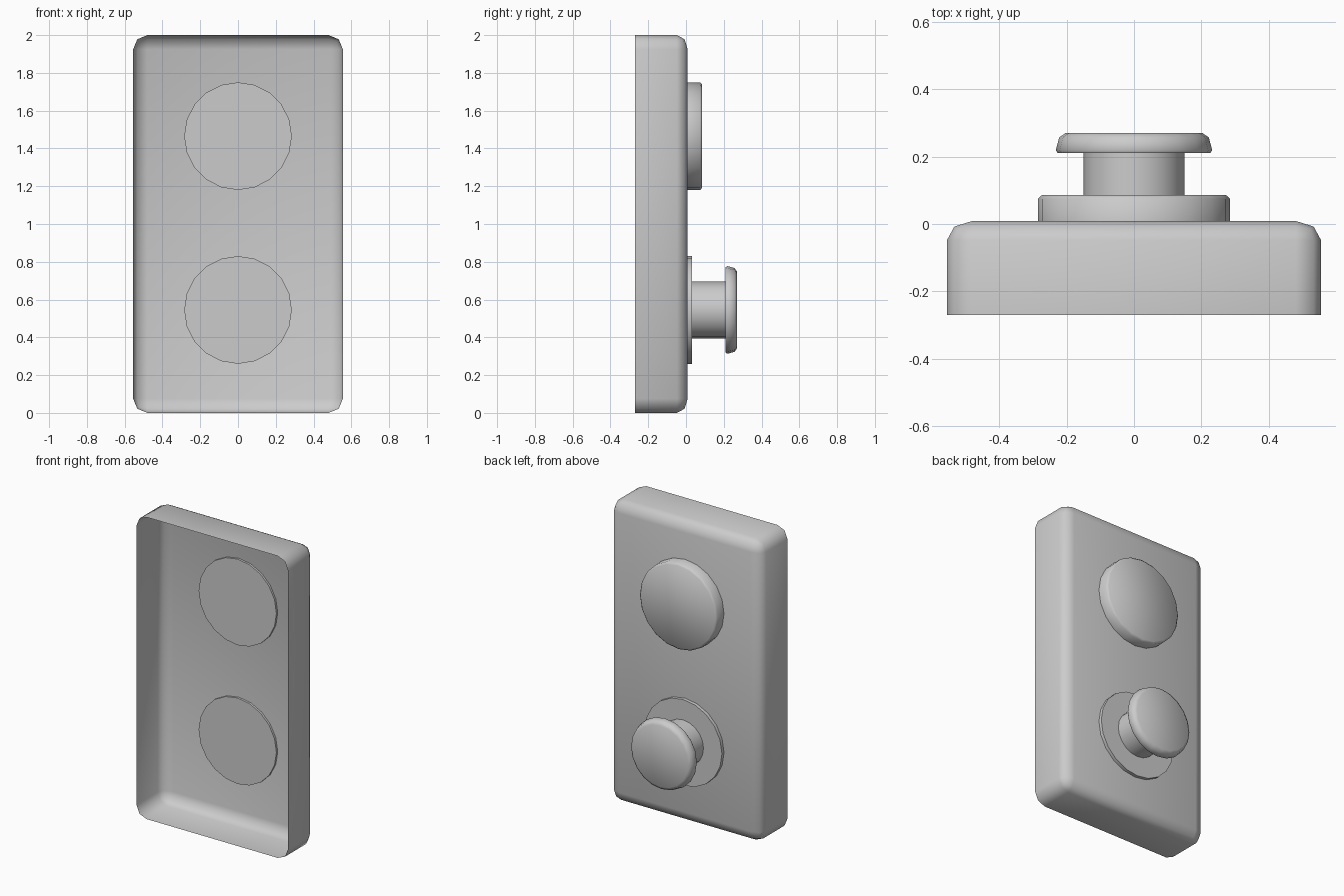
import bpy, bmesh
from math import cos, sin, pi, radians

if "Cube" in bpy.data.objects:
    bpy.data.objects.remove(bpy.data.objects["Cube"])

SIDES = 20


def finish(bm, name):
    bmesh.ops.recalc_face_normals(bm, faces=bm.faces)
    mesh = bpy.data.meshes.new(name)
    bm.to_mesh(mesh)
    bm.free()
    ob = bpy.data.objects.new(name, mesh)
    bpy.context.collection.objects.link(ob)
    bpy.ops.object.select_all(action='DESELECT')
    ob.select_set(True)
    bpy.context.view_layer.objects.active = ob
    bpy.ops.object.shade_smooth_by_angle(angle=radians(50))
    return ob


def lathe(name, z, profile):
    """Capped solid turned about the y axis; profile is (radius, y)."""
    bm = bmesh.new()
    rings = [[bm.verts.new((r * cos(2 * pi * i / SIDES), y, z + r * sin(2 * pi * i / SIDES)))
              for i in range(SIDES)] for r, y in profile]
    for a, b in zip(rings, rings[1:]):
        for i in range(SIDES):
            j = (i + 1) % SIDES
            bm.faces.new((a[i], a[j], b[j], b[i]))
    bm.faces.new(rings[0])
    bm.faces.new(rings[-1])
    return finish(bm, name)


# Cover plate: thin shell with rounded edges, open at the front
W, H, Y0, Y1 = 1.11, 2.0, -0.27, 0.009
SQUASH = 0.76
bm = bmesh.new()
bmesh.ops.create_cube(bm, size=1)
for v in bm.verts:
    v.co = (v.co.x * W, (Y0 if v.co.y < 0 else Y1) / SQUASH, (v.co.z + 0.5) * H)
front = [f for f in bm.faces if f.calc_center_median().y < Y0]
bmesh.ops.delete(bm, geom=front, context='FACES_ONLY')
bmesh.ops.bevel(bm, geom=[e for e in bm.edges if not e.is_boundary], offset=0.075,
                offset_type='OFFSET', segments=2, profile=0.5, affect='EDGES')
for v in bm.verts:
    v.co.y *= SQUASH
finish(bm, "cover_plate")

# Upper flush button and lower mounting disc
lathe("upper_button", 1.465, [(0.285, -0.005), (0.285, 0.0745), (0.273, 0.086)])
lathe("lower_disc", 0.545, [(0.285, -0.005), (0.285, 0.031)])

# Protruding lower knob
lathe("knob_neck", 0.545, [(0.15, 0.025), (0.15, 0.215)])
lathe("knob_head", 0.545, [(0.226, 0.21), (0.232, 0.219), (0.222, 0.257), (0.203, 0.27)])
